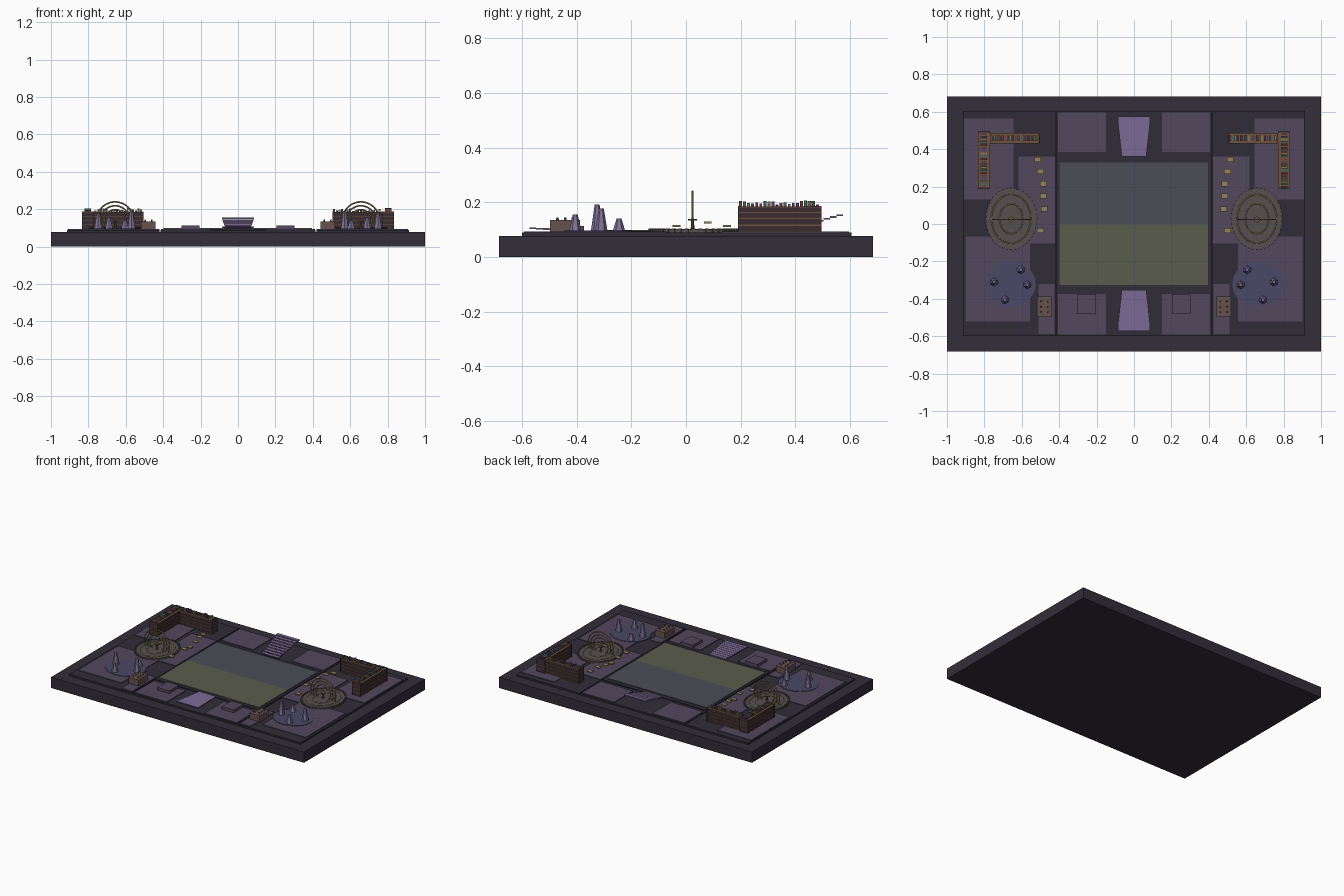
import bpy, bmesh, math, random
from mathutils import Matrix, Vector

if "Cube" in bpy.data.objects:
    bpy.data.objects.remove(bpy.data.objects["Cube"])

random.seed(4)


def mat(name, hexcol):
    def lin(v):
        v /= 255
        return v / 12.92 if v < 0.04045 else ((v + 0.055) / 1.055) ** 2.4
    m = bpy.data.materials.new(name)
    m.diffuse_color = [lin(int(hexcol[i:i + 2], 16)) for i in (0, 2, 4)] + [1]
    m.use_nodes = True
    m.node_tree.nodes["Principled BSDF"].inputs["Base Color"].default_value = m.diffuse_color
    return m


BASE = mat("dark_stone", "322e3a")
PLATE = mat("plate_stone", "302c38")
PANEL = mat("violet_panel", "52485c")
STEP = mat("lilac_step", "7b6a94")
POND = mat("pond_blue", "4a4866")
SPIRE = mat("spire_violet", "7d7296")
GOLD = mat("old_gold", "93845a")
DISC = mat("disc_stone", "56504f")
WOOD = mat("dark_wood", "3a2c30")
TRIM = mat("wood_trim", "6f5340")
BOX = mat("pedestal_brown", "66524f")
BACKF = mat("field_slate", "4c4c57")
FRONTF = mat("field_olive", "595c4c")
BOOKS = [mat("book_%d" % i, c) for i, c in enumerate(
    ("7a4038", "3f6a68", "8a7448", "4a4470", "5c3a4c"))]


def finish(name, bm, *mats):
    me = bpy.data.meshes.new(name)
    bm.normal_update()
    bm.to_mesh(me)
    bm.free()
    for m in mats:
        me.materials.append(m)
    ob = bpy.data.objects.new(name, me)
    bpy.context.collection.objects.link(ob)
    return ob


def add_box(bm, x0, x1, y0, y1, z0, z1, idx=0, rot=0):
    c = Matrix.Translation(((x0 + x1) / 2, (y0 + y1) / 2, (z0 + z1) / 2))
    s = Matrix.Diagonal((abs(x1 - x0), abs(y1 - y0), z1 - z0, 1))
    vs = bmesh.ops.create_cube(bm, size=1, matrix=c @ Matrix.Rotation(rot, 4, 'Z') @ s)['verts']
    for f in {f for v in vs for f in v.link_faces}:
        f.material_index = idx


def box(name, m, *dims):
    bm = bmesh.new()
    add_box(bm, *dims)
    return finish(name, bm, m)


def add_cone(bm, x, y, z0, z1, r0, r1, n, sx=1, sy=1):
    mx = Matrix.Translation((x, y, (z0 + z1) / 2)) @ Matrix.Diagonal((sx, sy, 1, 1))
    bmesh.ops.create_cone(bm, cap_ends=True, segments=n, radius1=r0, radius2=r1,
                          depth=z1 - z0, matrix=mx)


def ring(name, m, centre, rx, ry, tube, upright, n=40, k=6):
    # elliptical torus, lying flat or standing in the xz plane
    bm = bmesh.new()
    rows = []
    for i in range(n):
        a = 2 * math.pi * i / n
        row = []
        for j in range(k):
            b = 2 * math.pi * j / k
            d = tube * math.cos(b)
            p = Vector(((rx + d) * math.cos(a), (ry + d) * math.sin(a), tube * math.sin(b)))
            if upright:
                p = Vector((p.x, -p.z, p.y))
            row.append(bm.verts.new(p + Vector(centre)))
        rows.append(row)
    for i in range(n):
        p, q = rows[i], rows[(i + 1) % n]
        for j in range(k):
            bm.faces.new((p[j], q[j], q[(j + 1) % k], p[(j + 1) % k]))
    return finish(name, bm, m)


def shelf(name, x0, x1, y0, y1, along_y):
    # carcass, projecting shelf boards, spines on both long sides, loose books on top
    bm = bmesh.new()
    add_box(bm, x0 + .004, x1 - .004, y0 + .004, y1 - .004, .088, .184)
    for z in (.092, .116, .140, .162, .183):
        add_box(bm, x0, x1, y0, y1, z - .002, z + .002, 1)
    lo, hi = (y0, y1) if along_y else (x0, x1)
    a, b = (x0, x1) if along_y else (y0, y1)
    n = round((hi - lo) / .015)
    for i in range(n):
        u = lo + .004 + (hi - lo - .008) * i / n
        w, h, c = .0105, random.uniform(.188, .206), 2 + i % 5
        d = (u, u + w, a + .015, b - .015)
        add_box(bm, *((d[2], d[3], d[0], d[1]) if along_y else d), .184, h, c)
    for e in (lo, hi - .006):
        d = (e, e + .006, a, b)
        add_box(bm, *((d[2], d[3], d[0], d[1]) if along_y else d), .088, .187)
    return finish(name, bm, WOOD, TRIM, *BOOKS)


def stairs(name, y0, y1, z0, z1, n):
    # fan of thin floating treads, widening outwards
    bm = bmesh.new()
    for i in range(n):
        a, b = y0 + (y1 - y0) * i / n, y0 + (y1 - y0) * (i + 1) / n
        w = .066 + .022 * (i + .5) / n
        z = z0 + (z1 - z0) * i / (n - 1)
        add_box(bm, -w, w, min(a, b), max(a, b), z - .006, z)
    return finish(name, bm, STEP)


# base and centre
box("base", BASE, -1, 1, -.683, .683, 0, .077)
box("centre_plate", PLATE, -.415, .415, -.6, .605, .077, .088)
box("field_border", PLATE, -.412, .412, -.35, .358, .088, .094)
box("field_back", BACKF, -.398, .395, 0, .33, .09, .098)
box("field_front", FRONTF, -.398, .395, -.325, 0, .09, .098)
stairs("back_stairs", .36, .575, .102, .156, 9)
stairs("front_stairs", -.353, -.572, .097, .108, 9)

TILES = [(.5, -.035, .113), (.48, .08, .126), (.485, .15, .113),
         (.485, .215, .125), (.5, .28, .13), (.515, .345, .12)]
SPIRES = [(.605, -.245, .14), (.748, -.31, .178), (.57, -.325, .191), (.69, -.405, .155)]
PANELS = [(.645, .91, .13, .565), (.42, .618, -.105, .362), (.557, .9, -.52, -.068),
          (.425, .51, -.588, -.32), (.15, .405, .385, .597), (.15, .405, -.592, -.375)]

# everything else exists on both sides
for s, side in ((-1, "left"), (1, "right")):
    box(side + "_plate", PLATE, s * .42, s * .915, -.6, .605, .077, .089)
    bm = bmesh.new()
    for x0, x1, y0, y1 in PANELS:
        add_box(bm, s * x0, s * x1, y0, y1, .086, .0935)
    finish(side + "_floor_panels", bm, PANEL)
    box(side + "_low_block", PANEL, s * .207, s * .303, -.48, -.373, .09, .113)

    # L-shaped book wall
    shelf(side + "_long_shelf", *sorted((s * .77, s * .835)), .19, .495, True)
    shelf(side + "_back_shelf", *sorted((s * .505, s * .77)), .43, .487, False)

    # oval dais with studded rim, inlaid rings and upright ring instrument
    cx, cy = s * .657, .028
    bm = bmesh.new()
    add_cone(bm, cx, cy, .088, .1, 1, 1, 40, .136, .162)
    for i in range(40):
        a = 2 * math.pi * i / 40
        x, y = cx + .134 * math.cos(a), cy + .16 * math.sin(a)
        add_box(bm, x - .006, x + .006, y - .006, y + .006, .088, .104, 0, a)
    finish(side + "_dais", bm, DISC)
    for i, (rx, ry) in enumerate(((.105, .13), (.062, .08))):
        ring("%s_inlay_%d" % (side, i), GOLD, (cx, cy, .1), rx, ry, .003, False)
    for i, r in enumerate((.099, .078, .057)):
        ring("%s_upright_ring_%d" % (side, i), GOLD, (cx, cy - .004, .14), r, r, .0042, True)
    bm = bmesh.new()
    add_cone(bm, cx, cy - .004, .1, .14, .007, .005, 8)
    add_cone(bm, cx, cy - .004, .133, .139, .016, .016, 10)
    finish(side + "_ring_stand", bm, TRIM)

    # floating path tiles
    bm = bmesh.new()
    for x, y, z in TILES:
        add_box(bm, s * x - .018, s * x + .018, y - .014, y + .014, z - .003, z + .003)
    finish(side + "_path_tiles", bm, GOLD)

    # pond with spires
    bm = bmesh.new()
    add_cone(bm, s * .663, -.322, .09, .0965, 1, 1, 20, .138, .123)
    finish(side + "_pond", bm, POND)
    bm = bmesh.new()
    for x, y, z in SPIRES:
        add_cone(bm, s * x, y, .094, z, .023, .009, 6)
    finish(side + "_spires", bm, SPIRE)

    # pedestal with small studs
    bm = bmesh.new()
    add_box(bm, s * .44, s * .518, -.497, -.387, .09, .135)
    for i in range(2):
        for j in range(3):
            add_cone(bm, s * (.461 + .036 * i), -.47 + .028 * j, .135, .145, .005, .004, 6)
    finish(side + "_pedestal", bm, BOX)
